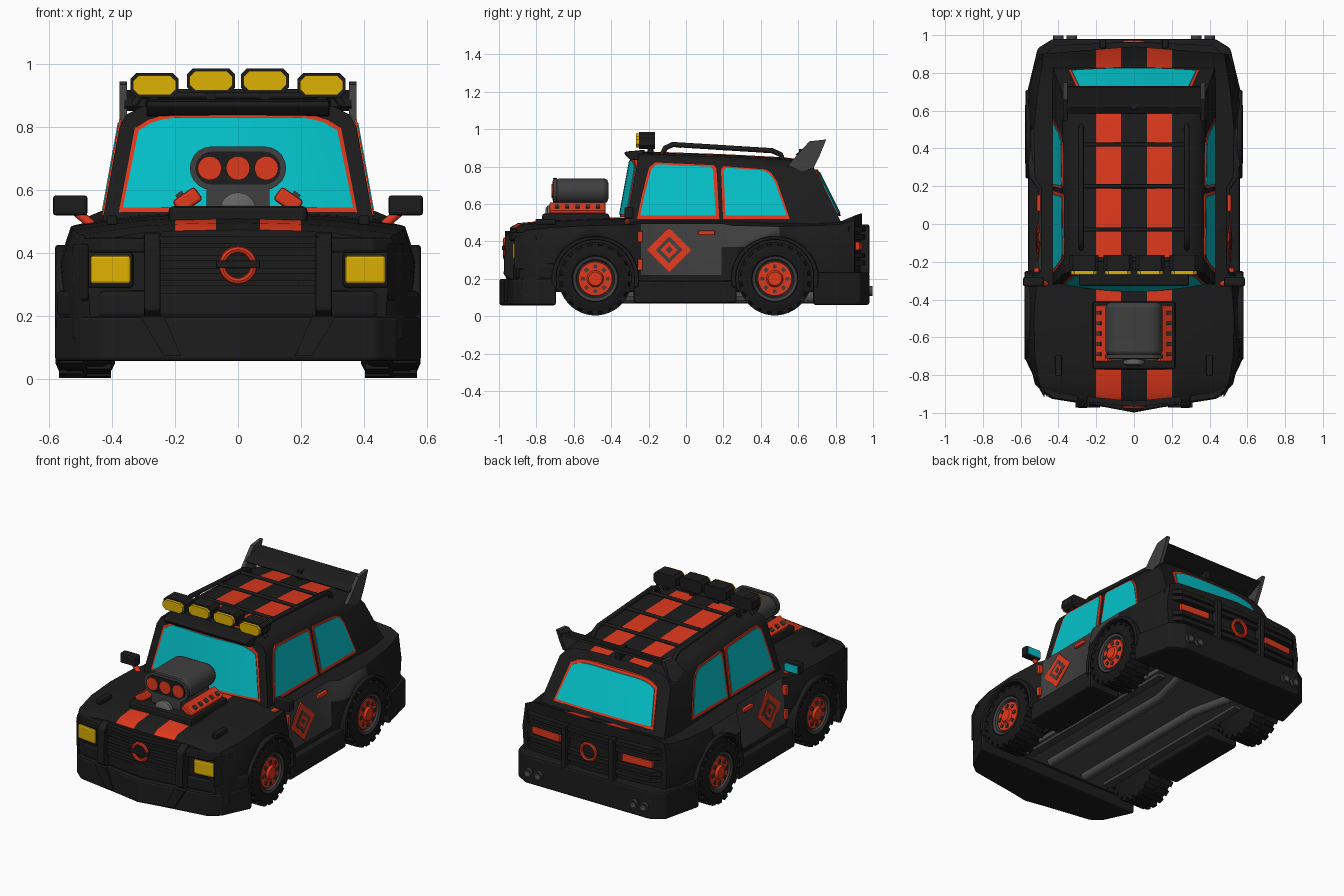
import bpy, bmesh, math
from mathutils import Matrix, Euler

if "Cube" in bpy.data.objects:
    bpy.data.objects.remove(bpy.data.objects["Cube"])

def material(name, r, g, b):
    m = bpy.data.materials.new(name)
    m.diffuse_color = (r, g, b, 1)
    m.use_nodes = True
    m.node_tree.nodes["Principled BSDF"].inputs["Base Color"].default_value = m.diffuse_color
    return m

BLACK = material("black_paint", .0115, .0115, .0115)
TYRE = material("tyre_rubber", .009, .009, .009)
GREY = material("dark_grey", .05, .05, .05)
STEEL = material("steel_grey", .13, .13, .13)
FLOOR = material("floor_grey", .075, .075, .075)
RED = material("orange_red", .74, .04, .012)
TEAL = material("teal_glass", .001, .54, .59)
YELLOW = material("yellow_lamp", .73, .44, .001)

def activate(o):
    bpy.ops.object.select_all(action='DESELECT')
    o.select_set(True)
    bpy.context.view_layer.objects.active = o

def finish(name, bm, mats, mirror=False, bevel=0, smooth=False):
    bmesh.ops.remove_doubles(bm, verts=bm.verts[:], dist=1e-5)
    bmesh.ops.recalc_face_normals(bm, faces=bm.faces[:])
    me = bpy.data.meshes.new(name)
    bm.to_mesh(me)
    bm.free()
    for m in (mats if isinstance(mats, list) else [mats]):
        me.materials.append(m)
    o = bpy.data.objects.new(name, me)
    bpy.context.collection.objects.link(o)
    if bevel:
        b = o.modifiers.new("bevel", 'BEVEL')
        b.width, b.segments = bevel, 2
    if mirror:
        o.modifiers.new("mirror", 'MIRROR')
    if smooth:
        activate(o)
        bpy.ops.object.shade_smooth_by_angle(angle=math.radians(35))
    return o

def box(name, c, s, mat, rot=(0, 0, 0), **k):
    bm = bmesh.new()
    m = Matrix.Translation(c) @ Euler(rot).to_matrix().to_4x4() @ Matrix.Diagonal((*s, 1))
    bmesh.ops.create_cube(bm, size=1, matrix=m)
    return finish(name, bm, mat, **k)

def prism(name, pts, axis, a, b, mat, shear=0, **k):
    """Extrude a 2D outline along an axis; shear leans an x-plate inward with height."""
    def p(u, v, w):
        return {'x': (w - shear * v, u, v), 'y': (u, w, v), 'z': (u, v, w)}[axis]
    bm = bmesh.new()
    lo = [bm.verts.new(p(u, v, a)) for u, v in pts]
    hi = [bm.verts.new(p(u, v, b)) for u, v in pts]
    bm.faces.new(lo)
    bm.faces.new(hi)
    for i in range(len(pts)):
        j = (i + 1) % len(pts)
        bm.faces.new((lo[i], lo[j], hi[j], hi[i]))
    return finish(name, bm, mat, **k)

def both(pts):
    """Complete a half outline (x >= 0) with its mirror image."""
    return pts + [(-x, y) for x, y in reversed(pts) if x > 0]

def lathe(name, prof, c, axis, mat, n=28, **k):
    bm = bmesh.new()
    rings = []
    for a, r in prof:
        ring = []
        for i in range(n):
            t = 2 * math.pi * i / n
            u, v = r * math.cos(t), r * math.sin(t)
            q = (a, c[1] + u, c[2] + v) if axis == 'x' else (c[0] + u, a, c[2] + v)
            ring.append(bm.verts.new(q))
        rings.append(ring)
    for r0, r1 in zip(rings, rings[1:]):
        for i in range(n):
            bm.faces.new((r0[i], r0[(i + 1) % n], r1[(i + 1) % n], r1[i]))
    bmesh.ops.dissolve_degenerate(bm, dist=1e-5, edges=bm.edges[:])
    return finish(name, bm, mat, smooth=True, **k)

def tube(name, pts, r, mat, mirror=False):
    cu = bpy.data.curves.new(name, 'CURVE')
    cu.dimensions, cu.bevel_depth, cu.bevel_resolution, cu.use_fill_caps = '3D', r, 2, True
    sp = cu.splines.new('POLY')
    sp.points.add(len(pts) - 1)
    for q, p in zip(sp.points, pts):
        q.co = (*p, 1)
    cu.materials.append(mat)
    o = bpy.data.objects.new(name, cu)
    bpy.context.collection.objects.link(o)
    activate(o)
    bpy.ops.object.convert(target='MESH')
    if mirror:
        bpy.context.object.modifiers.new("mirror", 'MIRROR')

def loft(name, stations, mats, rule):
    """Skin half sections running from bottom centre to top centre, then mirror."""
    bm = bmesh.new()
    rows = [[bm.verts.new(p) for p in s] for s in stations]
    for r0, r1 in zip(rows, rows[1:]):
        for i in range(len(r0) - 1):
            bm.faces.new((r0[i], r0[i + 1], r1[i + 1], r1[i]))
    bm.faces.new(rows[0])
    bm.faces.new(rows[-1])
    bm.normal_update()
    for f in bm.faces:
        f.material_index = rule(f.calc_center_median(), f.normal)
    return finish(name, bm, mats, mirror=True, smooth=True)

def stripe(c, n):
    return .07 < c.x < .2 and abs(n.z) > .6 and c.z > .4

# lower body: y, sill, waist and shoulder widths, shoulder z, deck edge x and z, centre z, vee
def section(y, wl, wm, ws, zs, wt, zt, zc, vee):
    pts = [(0, .13), (wl, .13), (wl, .22), (wm, .37), (ws, zs), (wt, zt), (.2, zc - .004), (.07, zc - .001), (0, zc)]
    return [(x, y - vee * (1 - x / .5), z) for x, z in pts]

def body_rule(c, n):
    if stripe(c, n) and (c.y < -.3 or c.y > .7):
        return 2
    if abs(n.x) > .5 and (-.25 < c.y < .2 and c.z > .22 or .2 < c.y < .55 and c.z > .36):
        return 1
    return 0

body = loft("body", [section(*s) for s in (
    (-.89, .47, .48, .46, .44, .30, .465, .475, .05), (-.85, .52, .525, .50, .46, .30, .487, .497, .05),
    (-.70, .55, .56, .525, .475, .30, .505, .515, .02), (-.50, .555, .568, .53, .485, .30, .515, .525, 0),
    (-.29, .54, .555, .515, .49, .32, .52, .53, 0), (-.24, .515, .508, .49, .495, .42, .51, .53, 0),
    (.19, .515, .508, .49, .495, .42, .51, .53, 0), (.25, .54, .555, .525, .485, .42, .51, .53, 0),
    (.50, .555, .568, .53, .48, .42, .50, .52, 0), (.70, .54, .555, .51, .485, .42, .495, .505, 0),
    (.82, .52, .53, .49, .49, .42, .505, .51, -.02), (.90, .49, .50, .48, .515, .42, .54, .55, -.04))],
    [BLACK, GREY, RED], body_rule)

# wheel arches cut out of the body
WHEELS = {"front": -.485, "rear": .475}
for end, y in WHEELS.items():
    for s in (1, -1):
        cut = lathe("arch_cutter", [(s * .35, 0), (s * .35, .212), (s * .8, .212), (s * .8, 0)], (0, y, .2), 'x', BLACK)
        cut.hide_render = True
        mod = body.modifiers.new("arch", 'BOOLEAN')
        mod.operation, mod.object, mod.solver = 'DIFFERENCE', cut, 'EXACT'
activate(body)
bpy.ops.object.convert(target='MESH')
for o in [o for o in bpy.data.objects if o.name.startswith("arch_cutter")]:
    bpy.data.objects.remove(o)

# wheels, hubs and fender flares
for end, y in WHEELS.items():
    c = (0, y, .2)
    lathe(end + "_tyre", [(.39, 0), (.39, .15), (.405, .178), (.43, .189), (.54, .189), (.566, .178), (.578, .15), (.574, .125), (.55, .11), (.55, 0)], c, 'x', TYRE, mirror=True)
    bm = bmesh.new()
    for i in range(40):
        t = math.pi * i / 20
        m = Matrix.Translation(c) @ Matrix.Rotation(t, 4, 'X') @ Matrix.Translation((.447 if i % 2 else .523, 0, .182))
        bmesh.ops.create_cube(bm, size=1, matrix=m @ Matrix.Diagonal((.09, .034, .027, 1)))
    finish(end + "_tread", bm, TYRE, mirror=True)
    lathe(end + "_rim", [(.55, .125), (.574, .12), (.568, .104), (.552, .098), (.552, 0)], c, 'x', GREY, mirror=True)
    lathe(end + "_hub", [(.55, .093), (.562, .09), (.564, .045), (.578, .036), (.578, 0)], c, 'x', RED, mirror=True)
    bm = bmesh.new()
    for i in range(8):
        m = Matrix.Translation(c) @ Matrix.Rotation(math.pi * i / 4, 4, 'X') @ Matrix.Translation((.563, 0, .066))
        bmesh.ops.create_cube(bm, size=1, matrix=m @ Matrix.Diagonal((.012, .02, .02, 1)))
    finish(end + "_hub_bolts", bm, GREY, mirror=True)
    arc = [math.radians(a) for a in range(-12, 193, 12)]
    ring = [(y + .235 * math.cos(a), .2 + .228 * math.sin(a)) for a in arc]
    ring += [(y + .208 * math.cos(a), .2 + .208 * math.sin(a)) for a in reversed(arc)]
    prism(end + "_fender_flare", ring, 'x', .44, .58 if end == "front" else .574, BLACK, mirror=True, bevel=.009)
    tube(end + "_axle", [(-.42, y, .2), (.42, y, .2)], .03, GREY)

# cabin: slanted sections, side walls on one sloping plane
def cab(y0, y1, s):
    pts = [(0, .48), (.4336, .48), (.43 - .054 * s, .5 + .3 * s)]
    pts += [(x, .5 + h * s) for x, h in ((.354, .34), (.305, .365), (.2, .376), (.07, .38), (0, .38))]
    return [(x, y0 + (y1 - y0) * (z - .5) / .38, z) for x, z in pts]

loft("cabin", [cab(*s) for s in ((-.32, -.25, 1), (-.24, -.19, 1), (.2, .2, .965), (.6, .52, .92), (.83, .64, .87))],
     [BLACK, RED], lambda c, n: 1 if stripe(c, n) and c.y > -.2 else 0)
prism("windscreen_visor", [(-.24, .832), (-.30, .838), (-.33, .868), (-.325, .88), (-.22, .89)], 'x', -.29, .29, BLACK, bevel=.01)

# bulged front and rear glass with red rims
def screen(name, w0, w1, z0, z1, y0, slope, bulge, depth, mat):
    bm = bmesh.new()
    grid = []
    for j in range(7):
        v, row = j / 6, []
        for i in range(17):
            u = i / 8 - 1
            z = z0 + (z1 - z0) * v * (1 - .15 * abs(u) ** 6)
            row.append(bm.verts.new((u * (w0 + (w1 - w0) * v), y0 + slope * (z - .5) + bulge * (1 - u * u), z)))
        grid.append(row)
    for a, b in zip(grid, grid[1:]):
        for i in range(16):
            bm.faces.new((a[i], a[i + 1], b[i + 1], b[i]))
    ext = bmesh.ops.extrude_face_region(bm, geom=bm.faces[:], use_keep_orig=True)
    bmesh.ops.translate(bm, vec=(0, depth, 0), verts=[g for g in ext["geom"] if isinstance(g, bmesh.types.BMVert)])
    finish(name, bm, mat, smooth=True)

screen("windscreen_rim", .378, .327, .53, .845, -.324, .184, -.036, .06, RED)
screen("windscreen", .365, .315, .545, .833, -.330, .184, -.036, .06, TEAL)
screen("rear_window_rim", .345, .30, .535, .785, .834, -.5, .012, -.04, RED)
screen("rear_window", .33, .285, .55, .77, .840, -.5, .012, -.04, TEAL)

# side windows as thin sloping plates
def side_plate(name, pts, x, slope, out, mat):
    prism(name, pts, 'x', x + out - .008, x + out, mat, shear=slope, mirror=True)

def shrink(pts, d):
    cy, cz = sum(p[0] for p in pts) / len(pts), sum(p[1] for p in pts) / len(pts)
    return [(cy + (y - cy) * (1 - d / .17), cz + (z - cz) * (1 - d / .14)) for y, z in pts]

WINDOWS = {"front": [(-.262, .52), (-.235, .65), (-.198, .795), (-.165, .825), (.15, .81), (.163, .79), (.178, .52)],
           "rear": [(.198, .52), (.187, .785), (.20, .805), (.42, .788), (.455, .768), (.487, .72), (.555, .52)]}
for end, pts in WINDOWS.items():
    side_plate(end + "_side_window_rim", pts, .52, .18, .005, RED)
    side_plate(end + "_side_window", shrink(pts, .014), .52, .18, .008, TEAL)

# door paint, handle and hinges
for i, (r, mat) in enumerate(((.118, RED), (.072, GREY), (.046, RED), (.02, GREY))):
    side_plate("door_diamond_%d" % i, [(-.09 + r, .355), (-.09, .355 + r), (-.09 - r, .355), (-.09, .355 - r)],
               .539, .085, .003 + .0015 * i, mat)
box("door_handle", (.50, .11, .445), (.03, .09, .024), RED, mirror=True, bevel=.006)
for z in (.275, .425):
    box("door_hinge", (.515, -.245, z), (.03, .026, .06), RED, mirror=True, bevel=.006)
prism("rocker", [(-.28, .07), (.27, .07), (.27, .19), (-.28, .19)], 'x', .34, .56, BLACK, mirror=True, bevel=.012)

# underside
box("floor", (0, 0, .13), (.66, 1.3, .05), FLOOR)
tube("exhaust_pipe", [(.13, -.6, .1), (.13, .4, .1), (.2, .7, .1)], .032, FLOOR, mirror=True)
box("floor_rail", (.29, 0, .11), (.05, 1.2, .05), GREY, mirror=True)
for x in (.33, .40):
    lathe("exhaust_tip", [(.9, 0), (.9, .028), (.998, .028), (.998, .02), (.975, 0)], (x, 0, .135), 'y', GREY, n=14, mirror=True)

# front bumper, grille and guards
prism("front_bumper", both([(0, -.998), (.14, -.972), (.44, -.925), (.50, -.875), (.585, -.695), (.40, -.695)]), 'z', .058, .2, BLACK, bevel=.012)
prism("front_bumper_top", both([(0, -.965), (.43, -.905), (.49, -.86), (.582, -.70), (.4, -.70)]), 'z', .19, .285, BLACK, bevel=.02)
prism("bumper_brace", [(.235, .2), (.31, .2), (.235, .075), (.18, .075)], 'y', -.972, -.92, BLACK, mirror=True)
for z in (.285, .325, .365, .405, .442):
    prism("grille_slat", both([(0, -.968), (.25, -.942), (.27, -.88), (0, -.88)]), 'z', z - .013, z + .013, BLACK)
prism("grille_guard", [(-.93, .19), (-.975, .22), (-.968, .43), (-.92, .465), (-.88, .465), (-.88, .19)], 'x', .245, .298, BLACK, mirror=True, bevel=.008)
circle = [(math.cos(a * math.pi / 4), math.sin(a * math.pi / 4)) for a in range(9)]
for name, y in (("front_ring", -.966), ("rear_ring", .962)):
    lathe(name, [(y + .012 * a, .05 + .011 * b) for a, b in circle], (0, 0, .362), 'y', RED)
box("ring_crossbar", (0, -.975, .365), (.14, .02, .024), BLACK, bevel=.004)
box("headlight_bezel", (.405, -.886, .348), (.15, .05, .115), BLACK, rot=(0, 0, .12), mirror=True, bevel=.012)
box("headlight", (.402, -.895, .348), (.13, .05, .09), YELLOW, rot=(0, 0, .12), mirror=True, bevel=.01)
prism("headlight_brow", [(.29, -.945), (.43, -.925), (.49, -.88), (.50, -.83), (.29, -.83)], 'z', .402, .45, BLACK, mirror=True, bevel=.01)
prism("headlight_cheek", [(.474, -.92), (.50, -.875), (.53, -.80), (.474, -.80)], 'z', .25, .43, BLACK, mirror=True, bevel=.008)
box("hood_latch", (.40, -.75, .505), (.035, .11, .03), BLACK, mirror=True, bevel=.006)

# rear bumper, slats, lamps and guards
prism("rear_bumper", both([(0, .98), (.43, .98), (.51, .93), (.57, .68), (.40, .68)]), 'z', .06, .235, BLACK, bevel=.012)
for z in (.285, .325, .425, .465):
    prism("rear_slat", both([(0, .965), (.42, .945), (.50, .87), (0, .87)]), 'z', z - .014, z + .014, BLACK)
box("tail_lamp", (.315, .922, .375), (.20, .03, .045), RED, rot=(0, 0, -.08), mirror=True, bevel=.006)
box("rear_guard", (.165, .955, .355), (.035, .05, .27), BLACK, mirror=True, bevel=.008)

# engine through the hood
box("engine_tray", (0, -.59, .515), (.44, .36, .07), BLACK, bevel=.015)
box("engine_block", (0, -.57, .575), (.2, .28, .09), GREY)
box("valve_cover", (.16, -.58, .568), (.085, .30, .05), RED, rot=(0, .6, 0), mirror=True, bevel=.01)
for i in range(5):
    box("valve_bolt", (.182, -.69 + i * .055, .581), (.025, .02, .025), GREY, rot=(0, .6, 0), mirror=True)
lathe("pulley", [(-.75, 0), (-.75, .04), (-.74, .058), (-.72, .058), (-.72, 0)], (0, 0, .535), 'y', STEEL)

def stadium(w, h, z):
    r = h / 2
    arc = [math.pi * (i / 10 - .5) for i in range(11)]
    return both([(w / 2 - r + r * math.cos(a), z + r * math.sin(a)) for a in arc])

prism("blower", stadium(.30, .135, .67), 'y', -.70, -.415, GREY, bevel=.025, smooth=True)
prism("blower_mouth", stadium(.305, .138, .67), 'y', -.712, -.69, GREY)
prism("blower_face", stadium(.27, .105, .67), 'y', -.715, -.70, BLACK)
for x in (-.09, 0, .09):
    lathe("blower_intake", [(-.70, 0), (-.70, .038), (-.72, .038), (-.72, 0)], (x, 0, .67), 'y', RED, n=20)

# mirrors
box("mirror_shell", (.532, -.305, .552), (.11, .05, .064), BLACK, mirror=True, bevel=.01)
box("mirror_glass", (.532, -.281, .552), (.09, .008, .048), TEAL, mirror=True)
tube("mirror_arm", [(.45, -.32, .475), (.475, -.315, .50), (.51, -.305, .53)], .015, RED, mirror=True)

# roof lamps and rack
for x, z in ((.085, .947), (.265, .933)):
    def octagon(w, h):
        return [(x + sx * a, z + sz * b) for sx, sz, o in ((1, 1, 0), (-1, 1, 1), (-1, -1, 0), (1, -1, 1))
                for a, b in ((w, h - .018), (w - .018, h))[::-1 if o else 1]]
    prism("roof_lamp_housing", octagon(.076, .039), 'y', -.25, -.165, BLACK, mirror=True)
    prism("roof_lamp", octagon(.068, .031), 'y', -.268, -.24, YELLOW, mirror=True)
    box("roof_lamp_foot", (x, -.19, .89), (.03, .03, .05), BLACK, mirror=True)
tube("lamp_bar", [(-.33, -.19, .87), (-.31, -.19, .9), (.31, -.19, .9), (.33, -.19, .87)], .012, BLACK)
tube("rack_rail", [(.28, -.13, .86), (.28, -.11, .9), (.28, -.07, .918), (.28, .46, .885), (.28, .505, .865), (.28, .525, .82)], .014, BLACK, mirror=True)
for y, z in ((-.03, .91), (.2, .897), (.42, .883)):
    tube("rack_crossbar", [(-.28, y, z), (.28, y, z)], .011, BLACK)

# rear wing
prism("wing_end_plate", [(.545, .805), (.61, .88), (.66, .935), (.75, .945), (.715, .86), (.68, .79), (.62, .775)], 'x', .352, .375, GREY, mirror=True)
prism("wing_blade", [(.585, .865), (.62, .89), (.725, .918), (.73, .905), (.65, .868), (.60, .852)], 'x', -.36, .36, BLACK)
box("wing_strut", (0, .64, .86), (.03, .07, .07), BLACK)
